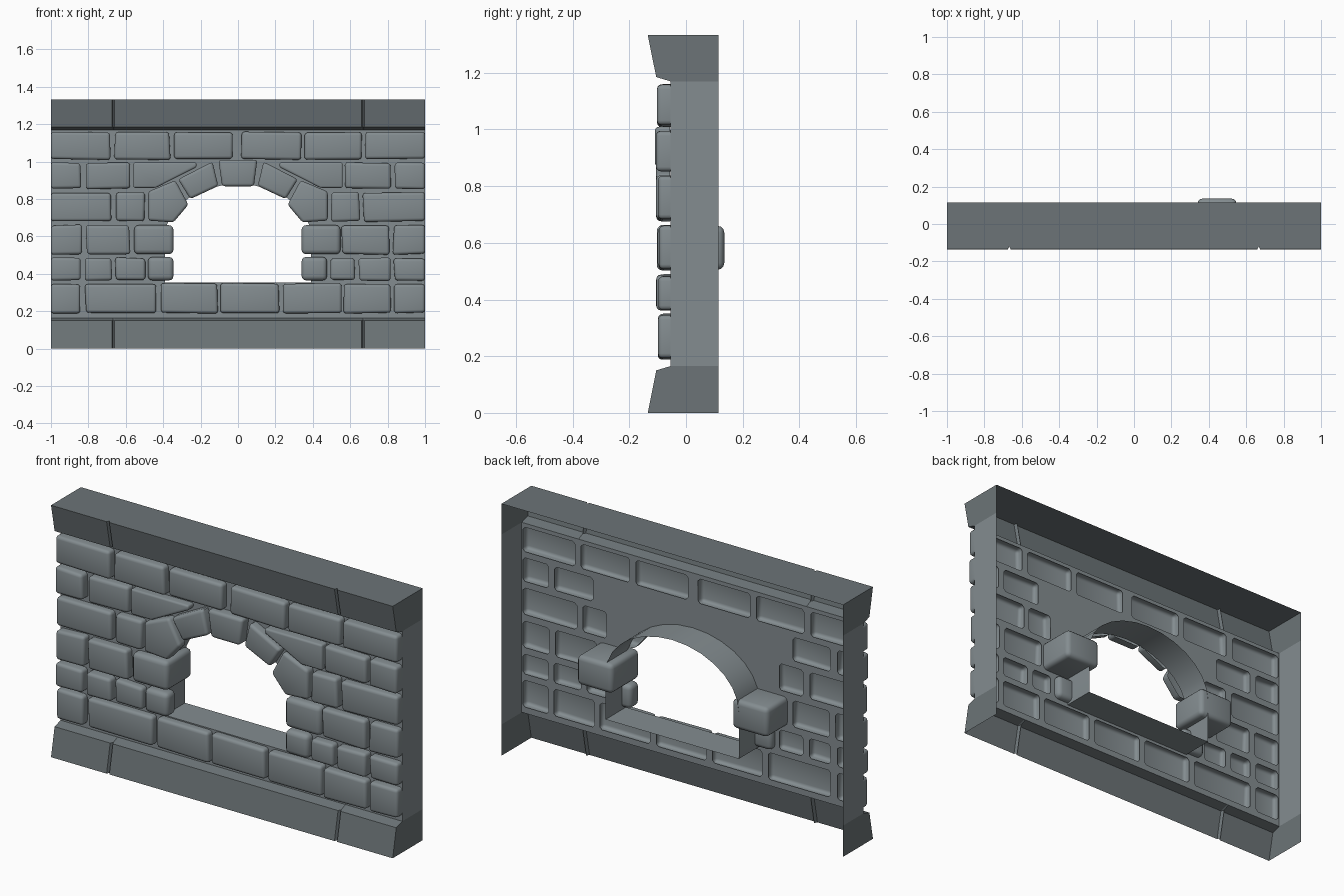
import bpy, bmesh, math, random
from mathutils import Vector

if "Cube" in bpy.data.objects:
    bpy.data.objects.remove(bpy.data.objects["Cube"])

random.seed(4)
FACE, BACK = -0.055, 0.115


def colour(name, rgb):
    m = bpy.data.materials.new(name)
    m.diffuse_color = (*rgb, 1)
    m.use_nodes = True
    m.node_tree.nodes["Principled BSDF"].inputs["Base Color"].default_value = m.diffuse_color
    return m


STONE = colour("stone", (.23, .265, .28))
TRIM = colour("dark_stone", (.15, .175, .185))


def finish(bm, name, smooth=False, mat=STONE):
    me = bpy.data.meshes.new(name)
    bm.to_mesh(me)
    bm.free()
    me.materials.append(mat)
    ob = bpy.data.objects.new(name, me)
    bpy.context.collection.objects.link(ob)
    if smooth:
        bpy.ops.object.select_all(action='DESELECT')
        ob.select_set(True)
        bpy.context.view_layer.objects.active = ob
        bpy.ops.object.shade_smooth_by_angle(angle=math.radians(35))
    return ob


def stone(name, pts, y0, y1, bevel=0.016, open_back=False):
    """Rounded prism from an (x, z) outline, from y0 (front) to y1 (back)."""
    bm = bmesh.new()
    front = [bm.verts.new((x, y0, z)) for x, z in pts]
    back = [bm.verts.new((x, y1, z)) for x, z in pts]
    n = len(pts)
    bm.faces.new(front)
    bm.faces.new(back[::-1])
    for i in range(n):
        j = (i + 1) % n
        bm.faces.new((front[j], front[i], back[i], back[j]))
    bmesh.ops.recalc_face_normals(bm, faces=bm.faces)
    edges = [e for e in bm.edges
             if not (open_back and all(v.co.y > y1 - 1e-5 for v in e.verts))]
    bmesh.ops.bevel(bm, geom=edges, offset=bevel, segments=3, profile=0.5,
                    affect='EDGES', clamp_overlap=True)
    if open_back:
        rear = [f for f in bm.faces if all(v.co.y > y1 - 1e-4 for v in f.verts)]
        bmesh.ops.delete(bm, geom=rear, context='FACES')
    return finish(bm, name, True)


def rect(x0, x1, z0, z1):
    return [(x0, z0), (x1, z0), (x1, z1), (x0, z1)]


def mirrored(pts):
    return [(-x, z) for x, z in reversed(pts)]


# Brick courses: (z bottom, z top, x ranges)
courses = [
    (0.19, 0.347, [(-1, -.84), (-.815, -.435), (-.415, -.11), (-.09, .22),
                   (.24, .55), (.565, .82), (.835, 1)]),
    (0.365, 0.485, [(-1, -.84), (-.815, -.675), (-.655, -.50),
                    (.495, .625), (.645, .82), (.835, 1)]),
    (0.505, 0.66, [(-1, -.83), (-.81, -.58), (.555, .81), (.83, 1)]),
    (0.68, 0.835, [(-1, -.68), (-.655, -.50), (.495, .65), (.67, 1)]),
    (0.855, 0.995, [(-1, -.84), (-.815, -.58), (.575, .815), (.835, 1)]),
    (1.012, 1.157, [(-1, -.685), (-.66, -.365), (-.345, -.025),
                    (.02, .34), (.36, .66), (.68, 1)]),
]
holes = []
for r, (z0, z1, spans) in enumerate(courses):
    for c, (x0, x1) in enumerate(spans):
        pts = [(x if abs(x) == 1 else x + random.uniform(-.005, .005),
                z + random.uniform(-.004, .004)) for x, z in rect(x0, x1, z0, z1)]
        stone(f"brick_{r}_{c}", pts, -0.1 + random.uniform(-.006, .006),
              FACE, open_back=True)
        # chamfered opening in the mortar behind each hollow brick
        a, b, p, q, k = x0 + .008, x1 - .008, z0 + .008, z1 - .008, .012
        holes.append([(a + k, p), (b - k, p), (b, p + k), (b, q - k),
                      (b - k, q), (a + k, q), (a, q - k), (a, p + k)])

# Wedge bricks beside the arch
wedge = [(-.56, .86), (-.44, .86), (-.222, .97), (-.222, .995), (-.56, .995)]
stone("wedge_brick_left", wedge, -0.1, FACE - .001, .01, True)
stone("wedge_brick_right", mirrored(wedge), -0.1, FACE - .001, .01, True)

# Arch stones, overhanging the opening slightly
stone("keystone", [(-.085, .868), (.085, .868), (.103, 1.01), (-.105, 1.01)],
      -0.11, FACE - .001, open_back=True)
arch_stones = {
    "upper_arch_stone": [(-.255, .80), (-.105, .87), (-.137, 1.0), (-.32, .905)],
    "lower_arch_stone": [(-.345, .675), (-.265, .77), (-.335, .9), (-.48, .84),
                         (-.48, .685)],
}
for name, pts in arch_stones.items():
    stone(name + "_left", pts, -0.105, FACE - .001, open_back=True)
    stone(name + "_right", mirrored(pts), -0.105, FACE - .001, open_back=True)

# Jamb stones: the upper pair passes through the wall
stone("jamb_stone_left", rect(-.555, -.345, .505, .66), -0.1, 0.114, 0.024)
stone("jamb_stone_right", rect(.34, .548, .505, .66), -0.1, 0.135, 0.024)
stone("low_jamb_stone_left", rect(-.482, -.345, .365, .49), -0.1, -0.02, 0.024)
stone("low_jamb_stone_right", rect(.34, .476, .365, .49), -0.1, -0.02, 0.024)

# Window outline: flat sill with a low arch
window = [(-.39, .355), (.39, .355)]
for i in range(15):
    t = math.pi * i / 14
    window.append((.39 * math.cos(t), .6 + .28 * math.sin(t)))

# Mortar sheet with the window and brick openings
bm = bmesh.new()
edges = []
for loop in [rect(-1, 1, .165, 1.17), window] + holes:
    vs = [bm.verts.new((x, FACE, z)) for x, z in loop]
    edges += [bm.edges.new((vs[i - 1], vs[i])) for i in range(len(vs))]
bmesh.ops.triangle_fill(bm, edges=edges, use_beauty=True, use_dissolve=False,
                        normal=Vector((0, -1, 0)))
for f in bm.faces:
    f.normal_update()
    if f.normal.y > 0:
        f.normal_flip()
finish(bm, "mortar_wall")

# Window reveal
bm = bmesh.new()
a = [bm.verts.new((x, FACE, z)) for x, z in window]
b = [bm.verts.new((x, BACK, z)) for x, z in window]
for i in range(len(window)):
    bm.faces.new((a[i - 1], a[i], b[i], b[i - 1]))
# the lining faces into the opening
for f in bm.faces:
    f.normal_update()
    if f.normal.dot(Vector((0, 0, .6)) - f.calc_center_median()) < 0:
        f.normal_flip()
finish(bm, "window_reveal", True)

# Plinth and coping: open strips with grooves between the blocks
stations = [(-1, 0), (-.675, 0), (-.667, .016), (-.659, 0),
            (.659, 0), (.667, .016), (.675, 0), (1, 0)]
plinth = [(-.135, 0), (-.105, .15), (FACE, .165)]
coping = [(FACE, 1.17), (-.105, 1.185), (-.135, 1.333), (BACK, 1.333)]
for name, prof in (("plinth", plinth), ("coping", coping)):
    bm = bmesh.new()
    rows = [[bm.verts.new((x, y + (d if y < -.1 else 0), z)) for y, z in prof]
            for x, d in stations]
    for r0, r1 in zip(rows, rows[1:]):
        for i in range(len(prof) - 1):
            bm.faces.new((r0[i], r1[i], r1[i + 1], r0[i + 1]))
    finish(bm, name, mat=TRIM)

# End caps closing the wall sides: trim ends and the panel between them
caps = {
    "plinth_end": (plinth + [(BACK, .165), (BACK, 0)], TRIM),
    "wall_end": ([(FACE, .165), (FACE, 1.17), (BACK, 1.17), (BACK, .165)], STONE),
    "coping_end": (coping + [(BACK, 1.17)], TRIM),
}
for side, x in (("left", -1), ("right", 1)):
    for name, (prof, mat) in caps.items():
        bm = bmesh.new()
        f = bm.faces.new([bm.verts.new((x, y, z)) for y, z in prof])
        f.normal_update()
        if f.normal.x * x < 0:
            f.normal_flip()
        finish(bm, f"{name}_{side}", mat=mat)
